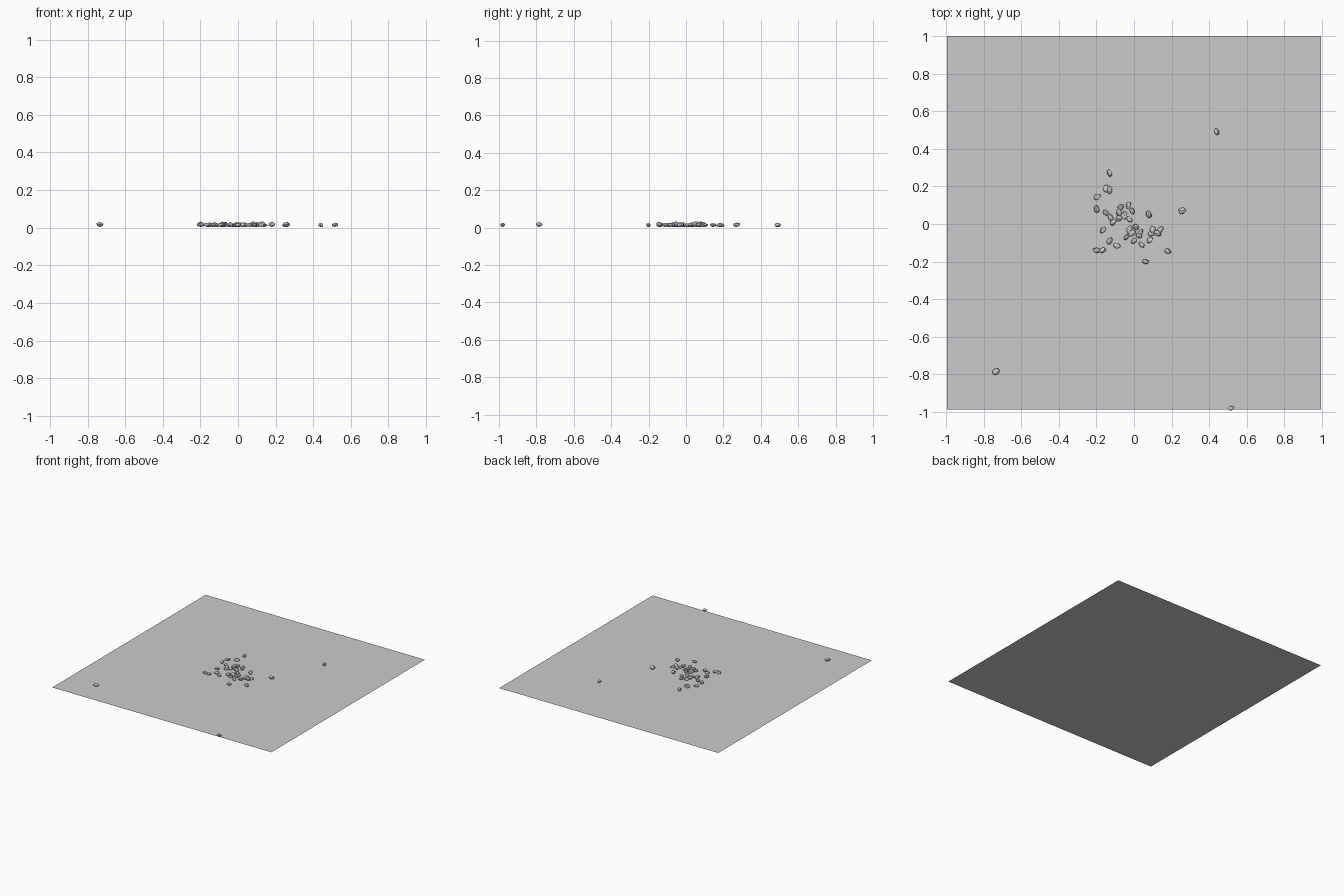
import bpy
import bmesh
import math
import random
from mathutils import Vector, Matrix

random.seed(4)

cube = bpy.data.objects.get("Cube")
if cube:
    bpy.data.objects.remove(cube, do_unlink=True)


def make_material(name, value):
    mat = bpy.data.materials.new(name)
    mat.use_nodes = True
    colour = (value, value, value, 1)
    mat.diffuse_color = colour
    mat.node_tree.nodes["Principled BSDF"].inputs["Base Color"].default_value = colour
    return mat


def finish(bm, name, mat):
    mesh = bpy.data.meshes.new(name)
    bm.to_mesh(mesh)
    bm.free()
    mesh.materials.append(mat)
    obj = bpy.data.objects.new(name, mesh)
    bpy.context.collection.objects.link(obj)
    return obj


grey = make_material("stone grey", 0.6)

# Flat square ground sheet
bm = bmesh.new()
bmesh.ops.create_grid(bm, x_segments=1, y_segments=1, size=0.993)
ground = finish(bm, "ground", grey)
ground.location = (0, 0.007, 0.004)


def make_pebble(name, x, y, angle, length, width, height):
    """Chipped stone: a rounded lump cut by a few random flat planes."""
    bm = bmesh.new()
    bmesh.ops.create_icosphere(bm, subdivisions=2, radius=1)
    for _ in range(9):
        normal = Vector([random.gauss(0, 1) for _ in range(3)]).normalized()
        depth = random.uniform(0.68, 0.9)
        for v in bm.verts:
            over = v.co.dot(normal) - depth
            if over > 0:
                v.co -= normal * over
    shape = Matrix.Diagonal((length / 2, width / 2, height / 2, 1))
    bm.transform(Matrix.Rotation(angle, 4, "Z") @ shape)
    # Rest the lowest point on the sheet
    low = min(v.co.z for v in bm.verts)
    pebble = finish(bm, name, grey)
    pebble.location = (x, y, 0.004 - low)


# Pebble centres in hundredths, with the long-axis heading in degrees
pebbles = [
    (44, 49, 120), (-13, 27, 110), (-15, 19, 100), (-13, 18, 90),
    (-19.5, 14.5, 45), (-20, 8, 110), (-15, 6, 130), (-12.5, 3.5, 120),
    (-7, 9, 10), (-3, 10, 70), (-1, 7, 110), (-8, 6, 90),
    (-5, 4.5, 100), (-8, 3, 30), (-11, 1, 60), (-2.5, 2.5, 120),
    (8, 5, 120), (25.5, 7, 20), (-16.5, -3, 60), (-13, -9, 60),
    (-9, -11.5, 150), (-16.5, -14, 20), (-20, -14, 170), (-2.5, -3, 70),
    (1, -1.5, 120), (-4, -7, 60), (-1, -5, 40), (2.5, -6, 150),
    (3.5, -4.5, 60), (0, -9, 30), (4, -11, 140), (10, -3, 90),
    (9.5, -5, 20), (14, -3, 50), (12.5, -5, 160), (8.5, -8.5, 50),
    (6, -20, 0), (18, -14.5, 150), (-73.5, -78.5, 30), (51.5, -98, 0),
]
for i, (x, y, heading) in enumerate(pebbles):
    length = random.uniform(0.038, 0.046)
    make_pebble(f"pebble_{i + 1}", x / 100, y / 100, math.radians(heading),
                length, length * random.uniform(0.65, 0.8),
                random.uniform(0.018, 0.03))
